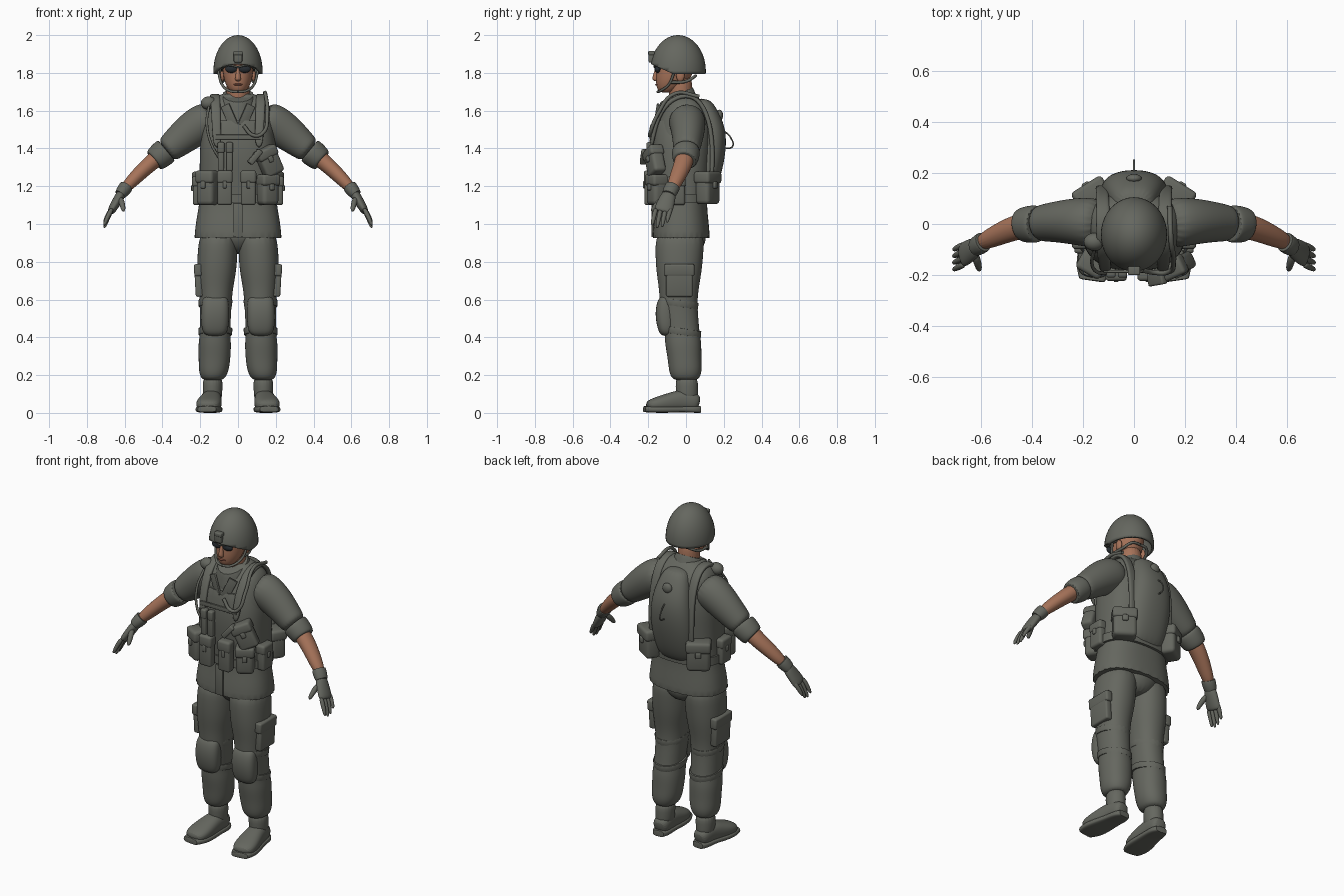
import bpy, bmesh
from math import sin, cos, pi, radians
from mathutils import Vector, Matrix

default_cube = bpy.data.objects.get("Cube")
if default_cube:
    bpy.data.objects.remove(default_cube, do_unlink=True)


def make_material(name, red, green, blue):
    material = bpy.data.materials.new(name)
    material.use_nodes = True
    material.diffuse_color = (red, green, blue, 1)
    material.node_tree.nodes["Principled BSDF"].inputs["Base Color"].default_value = (red, green, blue, 1)
    return material


cloth = make_material("grey green cloth", .13, .135, .115)
skin = make_material("tanned skin", .38, .17, .1)
lens = make_material("dark lens", .02, .025, .03)
lip = make_material("lip", .26, .09, .06)
X, Y, Z = Vector((1, 0, 0)), Vector((0, 1, 0)), Vector((0, 0, 1))


def finish(name, bm, material, mirror=False, subdivide=0):
    """Turn a bmesh into a smooth shaded object, optionally mirrored across x."""
    bmesh.ops.recalc_face_normals(bm, faces=bm.faces)
    mesh = bpy.data.meshes.new(name)
    bm.to_mesh(mesh)
    bm.free()
    mesh.materials.append(material)
    mesh.shade_smooth()
    mesh.set_sharp_from_angle(angle=radians(50))
    part = bpy.data.objects.new(name, mesh)
    bpy.context.collection.objects.link(part)
    if subdivide:
        part.modifiers.new("Smooth", "SUBSURF").levels = subdivide
        part.modifiers["Smooth"].render_levels = subdivide
    if mirror:
        part.modifiers.new("Mirror", "MIRROR")
    return part


def loft(name, rows, material=cloth, flat=False, axis=Y, power=2, crease=0, slant=0, mirror=False, sides=20):
    """Skin rings of (x, y, z, radius along axis, radius across axis)."""
    bm = bmesh.new()
    crease_layer = bm.edges.layers.float.new("crease_edge")
    centres = [Vector(row[:3]) for row in rows]
    rings = []
    for i, row in enumerate(rows):
        tangent = centres[min(i + 1, len(rows) - 1)] - centres[max(i - 1, 0)]
        tangent = Z if flat else tangent.normalized()
        u = (axis - tangent * axis.dot(tangent)).normalized()
        v = tangent.cross(u)
        ring = []
        for k in range(sides):
            c, s = cos(2 * pi * k / sides), sin(2 * pi * k / sides)
            c, s = [abs(w) ** (2 / power) * (1 if w > 0 else -1) for w in (c, s)]
            offset = u * c * row[3] + v * s * row[4]
            offset.z += slant * offset.y
            ring.append(bm.verts.new(centres[i] + offset))
        rings.append(ring)
    for low, high in zip(rings, rings[1:]):
        for k in range(sides):
            j = (k + 1) % sides
            bm.faces.new((low[k], low[j], high[j], high[k]))
    for ring in (rings[0], rings[-1]):
        for edge in bm.faces.new(ring).edges:
            edge[crease_layer] = crease
    return finish(name, bm, material, mirror, 2)


def pouch(name, at, size, turn=0, tilt=0, mirror=False, parts=3):
    """Rounded box with a flap and a buckle, facing -y before it is turned."""
    bm = bmesh.new()
    place = Matrix.Translation(at) @ Matrix.Rotation(radians(turn), 4, "Z") @ Matrix.Rotation(radians(tilt), 4, "Y")
    layout = (((1, 1, 1), 0), ((1.08, 1.14, .38), .33), ((.25, 1.3, .22), .1))
    for scale, lift in layout[:parts]:
        dims = [a * b for a, b in zip(size, scale)]
        matrix = place @ Matrix.Translation((0, 0, lift * size[2])) @ Matrix.Diagonal((*dims, 1))
        verts = bmesh.ops.create_cube(bm, size=1, matrix=matrix)["verts"]
        edges = list({edge for vert in verts for edge in vert.link_edges})
        bmesh.ops.bevel(bm, geom=edges, offset=min(dims) * .25, segments=3, profile=.5, affect="EDGES")
    return finish(name, bm, cloth, mirror)


def blob(name, at, radii, material=cloth, mirror=False):
    bm = bmesh.new()
    matrix = Matrix.Translation(at) @ Matrix.Diagonal((*radii, 1))
    bmesh.ops.create_uvsphere(bm, u_segments=24, v_segments=14, radius=1, matrix=matrix)
    return finish(name, bm, material, mirror)


def cord(name, points, radius, mirror=False):
    curve = bpy.data.curves.new(name, "CURVE")
    curve.dimensions = "3D"
    curve.bevel_depth, curve.bevel_resolution, curve.resolution_u = radius, 2, 6
    spline = curve.splines.new("BEZIER")
    spline.bezier_points.add(len(points) - 1)
    for knot, point in zip(spline.bezier_points, points):
        knot.co = point
        knot.handle_left_type = knot.handle_right_type = "AUTO"
    curve.materials.append(cloth)
    part = bpy.data.objects.new(name, curve)
    bpy.context.collection.objects.link(part)
    if mirror:
        part.modifiers.new("Mirror", "MIRROR")


# Helmet shell, cut level at the neck and raised over the brow
bm = bmesh.new()
dome = Matrix.Translation((0, -.042, 1.81)) @ Matrix.Diagonal((.13, .147, .19, 1))
bmesh.ops.create_uvsphere(bm, u_segments=40, v_segments=28, radius=1, matrix=dome)
for point, normal in (((0, 0, 1.795), Z), ((0, -.07, 1.795), Vector((0, .45, 1)))):
    geometry = bm.verts[:] + bm.edges[:] + bm.faces[:]
    bmesh.ops.bisect_plane(bm, geom=geometry, plane_co=point, plane_no=normal, clear_inner=True)
helmet = finish("helmet", bm, cloth)
helmet.modifiers.new("Thickness", "SOLIDIFY").thickness = .014
pouch("helmet_mount", (0, -.183, 1.885), (.045, .03, .06), parts=2)
cord("chin_strap", [(.105, -.06, 1.81), (.085, -.09, 1.74), (.045, -.135, 1.705), (0, -.15, 1.7)], .007, True)
cord("nape_strap", [(.088, -.08, 1.75), (.08, 0, 1.755), (.05, .045, 1.78), (0, .05, 1.785)], .008, True)

# Head and face
loft("neck", [(0, -.02, 1.6, .065, .065), (0, -.03, 1.7, .062, .06), (0, -.03, 1.8, .065, .065)], skin, True)
loft("head", [(0, -.105, 1.695, .03, .03), (0, -.095, 1.71, .058, .05), (0, -.075, 1.75, .086, .072),
              (0, -.06, 1.8, .1, .081), (0, -.05, 1.86, .105, .084), (0, -.045, 1.92, .07, .06)], skin, True)
loft("nose", [(0, -.152, 1.83, .01, .008), (0, -.16, 1.79, .014, .012), (0, -.163, 1.765, .018, .017),
              (0, -.155, 1.755, .01, .01)], skin, True)
blob("ears", (.083, -.03, 1.785), (.012, .022, .032), skin, True)
blob("mouth", (0, -.154, 1.738), (.024, .009, .006), lip)
blob("goggle_lenses", (.035, -.15, 1.82), (.033, .016, .02), lens, True)
cord("goggle_frame", [(0, -.167, 1.83), (.04, -.162, 1.84), (.075, -.12, 1.83), (.086, -.03, 1.81)], .005, True)

# Jacket, vest, belt and collar
loft("jacket", [(0, -.025, .925, .152, .232), (0, -.025, 1, .147, .226), (0, -.022, 1.1, .132, .207),
                (0, -.02, 1.2, .135, .196), (0, -.025, 1.35, .15, .195), (0, -.02, 1.46, .152, .2),
                (0, -.01, 1.55, .143, .19), (0, -.005, 1.62, .118, .176), (0, -.008, 1.66, .085, .145),
                (0, -.015, 1.69, .06, .08)], flat=True, power=2.4, crease=.9, sides=28)
loft("vest", [(0, -.022, 1.12, .14, .21), (0, -.022, 1.2, .146, .205), (0, -.025, 1.35, .162, .204),
              (0, -.02, 1.46, .163, .2), (0, -.015, 1.55, .15, .17)], flat=True, power=2.5, crease=.7, sides=28)
loft("belt", [(0, -.022, 1.11, .15, .22), (0, -.022, 1.16, .152, .22)], flat=True, power=2.4, crease=1, sides=28)
loft("collar", [(0, -.04, 1.6, .11, .11), (0, -.045, 1.64, .1, .1), (0, -.05, 1.685, .087, .083)],
     flat=True, crease=.9, slant=.45)
pouch("collar_lapels", (.045, -.15, 1.575), (.05, .012, .12), 20, 25, True, 1)
pouch("front_placket", (0, -.176, 1.02), (.05, .012, .18), parts=1)

# Arms, sleeves and gloves
loft("sleeves", [(.12, 0, 1.56, .1, .1), (.2, .01, 1.53, .097, .105), (.28, .01, 1.47, .085, .093),
                 (.35, .005, 1.41, .074, .077), (.385, 0, 1.385, .068, .068)], mirror=True)
loft("rolled_cuffs", [(.378, 0, 1.39, .07, .068), (.39, 0, 1.38, .076, .074), (.435, -.003, 1.343, .07, .067),
                      (.445, -.005, 1.335, .06, .058)], crease=.4, mirror=True)
loft("forearms", [(.38, 0, 1.39, .05, .048), (.46, -.01, 1.325, .051, .044), (.54, -.045, 1.25, .043, .038),
                  (.615, -.08, 1.17, .03, .028)], skin, mirror=True)
loft("glove_cuffs", [(.59, -.07, 1.2, .04, .037), (.605, -.08, 1.18, .042, .038), (.625, -.092, 1.155, .036, .03)],
     crease=.5, mirror=True)
loft("glove_palms", [(.61, -.082, 1.175, .032, .026), (.635, -.1, 1.13, .045, .026), (.665, -.118, 1.08, .05, .023),
                     (.675, -.124, 1.06, .045, .018)], mirror=True)
for i, finger in enumerate(("index", "middle", "ring", "little")):
    y, reach = -.158 + .026 * i, (.09, .105, .1, .075)[i]
    loft(finger + "_fingers", [(.665, y, 1.085, .014, .014), (.69, y - .012, 1.085 - reach / 2, .013, .013),
                               (.71, y - .022, 1.08 - reach, .009, .009)], mirror=True, sides=10)
loft("thumbs", [(.625, -.115, 1.14, .018, .018), (.612, -.155, 1.105, .016, .016), (.605, -.185, 1.065, .011, .011)],
     axis=X, mirror=True, sides=10)

# Trousers with cargo pockets and knee pads
loft("trouser_legs", [(.1, -.03, .98, .128, .1), (.108, -.035, .86, .13, .107), (.113, -.037, .75, .122, .106),
                      (.118, -.038, .66, .106, .092), (.118, -.04, .58, .1, .085), (.12, -.028, .48, .096, .082),
                      (.122, -.02, .42, .093, .08), (.123, -.015, .37, .098, .088), (.124, -.008, .29, .09, .085),
                      (.128, -.003, .23, .089, .081), (.131, -.003, .195, .08, .07), (.133, 0, .17, .062, .052)],
     flat=True, power=2.2, mirror=True)
loft("trouser_seat", [(0, -.005, .84, .07, .05), (0, -.01, .9, .12, .14), (0, -.02, .98, .13, .19)], flat=True)
pouch("cargo_pockets", (.208, -.035, .7), (.04, .14, .17), 0, 3, True, 2)
loft("knee_pads", [(.122, -.1, .405, .03, .05), (.122, -.105, .44, .046, .072), (.121, -.11, .52, .055, .076),
                   (.12, -.108, .59, .047, .072), (.12, -.1, .625, .03, .058)], flat=True, power=2.6, mirror=True)
for label, height, y in (("upper", .58, -.037), ("lower", .43, -.022)):
    loft(label + "_knee_straps", [(.12, y, height - .018, .102, .09), (.12, y, height + .018, .105, .092)],
         flat=True, crease=.9, slant=-.15, mirror=True)

# Boots
loft("boot_shafts", [(.135, .008, .05, .06, .05), (.135, .005, .12, .058, .052), (.133, .003, .2, .064, .056)],
     flat=True, mirror=True)
loft("boot_feet", [(.132, .072, .05, .034, .034), (.134, .045, .058, .05, .05), (.139, -.02, .068, .053, .06),
                   (.148, -.09, .055, .064, .05), (.157, -.16, .045, .07, .038), (.164, -.212, .036, .05, .025)],
     axis=X, power=2.4, mirror=True)
loft("boot_soles", [(.132, .078, .018, .035, .018), (.134, .045, .018, .054, .018), (.139, -.02, .02, .055, .016),
                    (.148, -.09, .018, .068, .018), (.157, -.165, .018, .074, .018), (.165, -.222, .02, .05, .016)],
     axis=X, power=3.5, crease=.5, mirror=True)

# Water pack with hose, valve and shoulder straps
loft("water_pack", [(0, .09, 1.11, .03, .09), (0, .1, 1.17, .06, .12), (0, .12, 1.3, .078, .135),
                    (0, .13, 1.42, .086, .132), (0, .128, 1.52, .08, .115), (0, .1, 1.61, .065, .09),
                    (0, .08, 1.665, .045, .06)], flat=True, power=2.3)
blob("pack_valve", (0, .178, 1.575), (.03, .018, .03))
cord("pack_loop", [(0, .205, 1.49), (0, .235, 1.46), (0, .246, 1.41), (0, .21, 1.4)], .004)
loft("shoulder_straps", [(.11, -.185, 1.4, .022, .012), (.115, -.162, 1.54, .024, .012), (.12, -.1, 1.65, .026, .013),
                         (.122, 0, 1.69, .027, .013), (.122, .08, 1.655, .026, .013), (.125, .135, 1.52, .024, .012),
                         (.13, .145, 1.3, .022, .012), (.12, .12, 1.17, .02, .01)], axis=X, power=3, mirror=True)
cord("drinking_hose", [(.14, .07, 1.675), (.145, -.06, 1.69), (.155, -.15, 1.58), (.13, -.19, 1.48),
                       (.08, -.19, 1.47), (.03, -.18, 1.52)], .01)
blob("shoulder_radio", (-.155, -.07, 1.64), (.042, .035, .035))
cord("radio_cable", [(-.155, -.1, 1.62), (-.165, -.155, 1.53), (-.14, -.19, 1.42), (-.1, -.19, 1.35)], .007)

# Belt and chest pouches
pouch("right_front_pouch", (-.16, -.15, 1.19), (.1, .09, .18), -30)
pouch("right_magazine_pouch", (-.07, -.195, 1.19), (.078, .05, .18))
pouch("left_magazine_pouch", (.055, -.195, 1.19), (.078, .05, .18))
pouch("left_front_pouch", (.155, -.15, 1.18), (.1, .095, .16), 30)
pouch("side_pouches", (.212, -.05, 1.175), (.09, .055, .15), 90, mirror=True)
pouch("rear_pouches", (.165, .115, 1.19), (.13, .085, .17), 148, mirror=True)
for side, x in (("outer", -.09), ("inner", -.045)):
    pouch(side + "_chest_tool", (x, -.19, 1.355), (.034, .035, .15), parts=2)
pouch("chest_holster", (.165, -.165, 1.33), (.11, .07, .15), 25, -25)
pouch("holster_grip", (.09, -.215, 1.355), (.03, .05, .09), 10, 40, parts=1)
pouch("chest_strap", (0, -.186, 1.46), (.24, .012, .025), parts=1)
